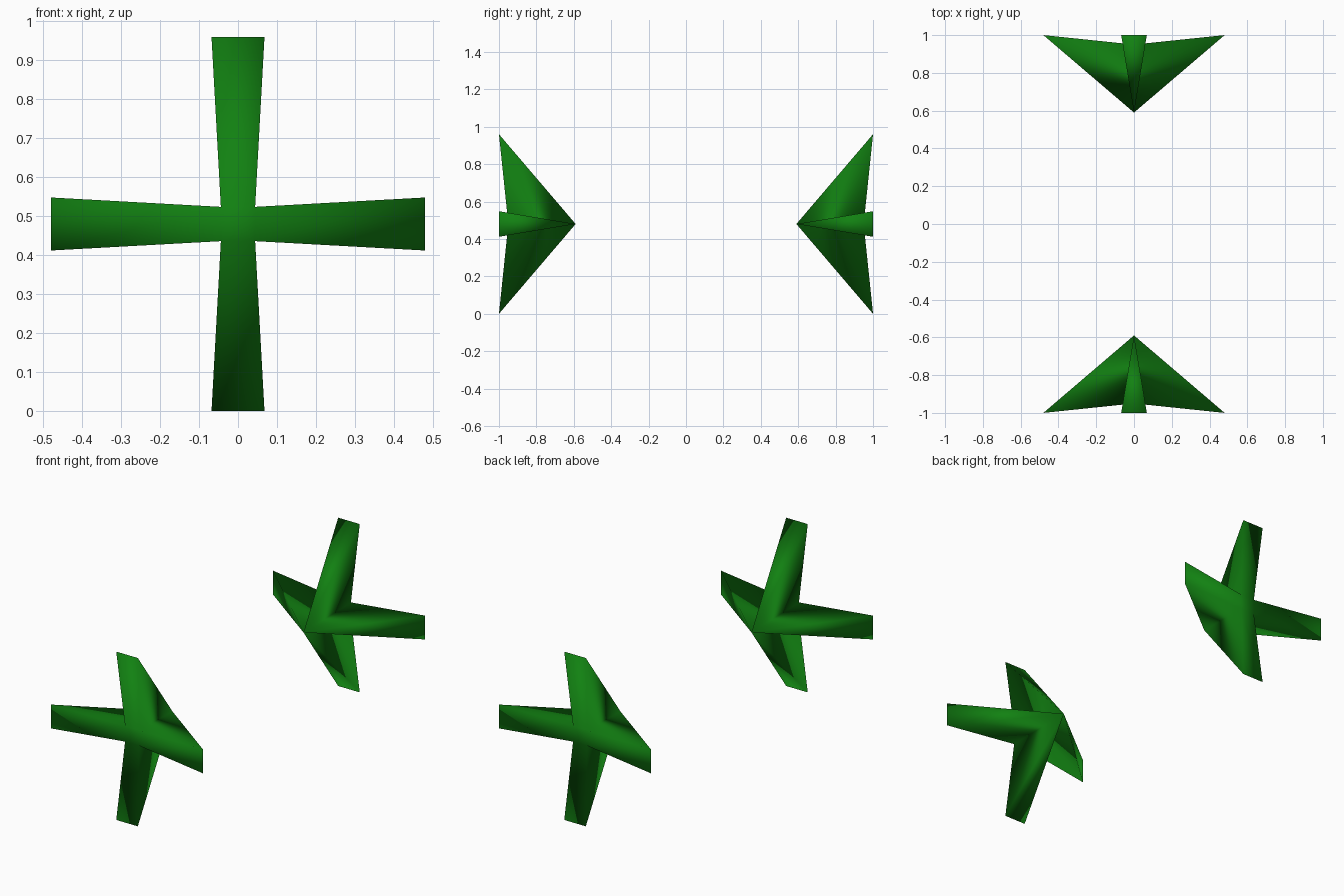
import bpy, bmesh
from mathutils import Matrix, Vector
from math import pi

if "Cube" in bpy.data.objects:
    bpy.data.objects.remove(bpy.data.objects["Cube"])

REACH, TIP, ROOT = 0.48, 0.068, 0.044      # arm length, half width at tip and root
APEX_Y, HUB_Y, TIP_Y = 0.59, 0.95, 1.0     # depth of inner point, outer hub, arm tips
CENTRE_Z = 0.48

green = bpy.data.materials.new("green")
green.diffuse_color = (0.006, 0.22, 0.006, 1)
green.use_nodes = True
green.node_tree.nodes["Principled BSDF"].inputs["Base Color"].default_value = green.diffuse_color


def four_arm_star(name, side):
    """Four flared arms sharing an inner point and a shallow outer hub."""
    bm = bmesh.new()
    root_y = HUB_Y + (TIP_Y - HUB_Y) * ROOT / REACH
    apex = bm.verts.new((0, APEX_Y, 0))
    hub = bm.verts.new((0, HUB_Y, 0))
    turns = [Matrix.Rotation(i * pi / 2, 3, 'Y') for i in range(4)]
    roots = [bm.verts.new(t @ Vector((ROOT, root_y, ROOT))) for t in turns]
    for i, t in enumerate(turns):
        upper, lower = roots[i], roots[(i + 1) % 4]
        a = bm.verts.new(t @ Vector((REACH, TIP_Y, TIP)))
        b = bm.verts.new(t @ Vector((REACH, TIP_Y, -TIP)))
        bm.faces.new((hub, upper, a, b, lower))   # outer cap
        bm.faces.new((apex, b, a))                # slanted inner face
        bm.faces.new((apex, a, upper))            # arm sides
        bm.faces.new((apex, lower, b))
    bm.transform(Matrix.Translation((0, 0, CENTRE_Z)))
    if side < 0:
        bm.transform(Matrix.Scale(-1, 4, (0, 1, 0)))
    bmesh.ops.recalc_face_normals(bm, faces=bm.faces)
    for f in bm.faces:
        f.smooth = True
    mesh = bpy.data.meshes.new(name)
    bm.to_mesh(mesh)
    bm.free()
    mesh.materials.append(green)
    obj = bpy.data.objects.new(name, mesh)
    bpy.context.collection.objects.link(obj)


# Root corners sit between neighbouring arms, so arm i uses roots i and i + 1
four_arm_star("front_star", -1)
four_arm_star("back_star", 1)
